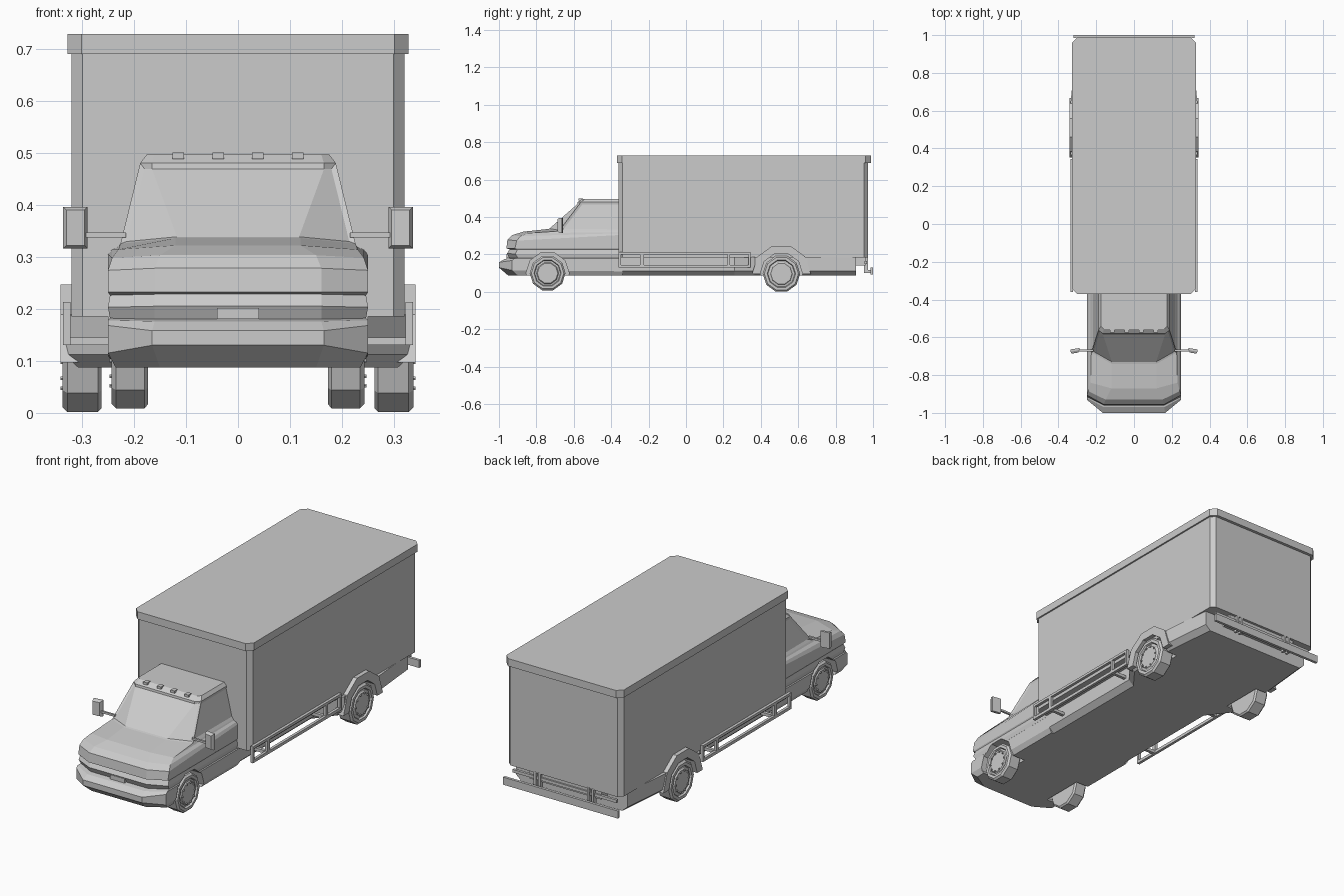
import bpy, bmesh, math

if "Cube" in bpy.data.objects:
    bpy.data.objects.remove(bpy.data.objects["Cube"])


def finish(name, bm):
    bmesh.ops.recalc_face_normals(bm, faces=bm.faces)
    me = bpy.data.meshes.new(name)
    bm.to_mesh(me)
    bm.free()
    ob = bpy.data.objects.new(name, me)
    bpy.context.collection.objects.link(ob)
    return ob


def loft(rings):
    """Skin closed rings of equal length; returns bmesh and faces by row."""
    bm = bmesh.new()
    vs = [[bm.verts.new(p) for p in r] for r in rings]
    n = len(rings[0])
    rows = []
    for a, b in zip(vs, vs[1:]):
        rows.append([bm.faces.new((a[i], a[(i + 1) % n], b[(i + 1) % n], b[i])) for i in range(n)])
    bm.faces.new(vs[0])
    bm.faces.new(vs[-1])
    bmesh.ops.recalc_face_normals(bm, faces=bm.faces)
    return bm, rows


def sym(half):
    return half + [(-x, y, z) for x, y, z in reversed(half)]


def box(name, x0, x1, y0, y1, z0, z1):
    ring = [(x0, y0), (x1, y0), (x1, y1), (x0, y1)]
    bm, _ = loft([[(x, y, z) for x, y in ring] for z in (z0, z1)])
    return finish(name, bm)


def circle(x, r, cy, cz, n=10):
    # decagon with a flat side at the bottom
    return [(x, cy + r * math.sin((i + .5) * math.tau / n), cz - r * math.cos((i + .5) * math.tau / n))
            for i in range(n)]


def cut_arches(ob, cy, cz, r, x0, x1):
    for s in (-1, 1):
        bm, _ = loft([circle(s * x0, r, cy, cz), circle(s * x1, r, cy, cz)])
        c = finish("arch_cutter", bm)
        c.hide_render = True
        c.hide_viewport = True
        m = ob.modifiers.new("arch", 'BOOLEAN')
        m.operation = 'DIFFERENCE'
        m.solver = 'EXACT'
        m.object = c


# Cab: front half-width, front y, front z, side half-width, corner y, corner z, back z
CAB = [
    (.150, -.950, .087, .235, -.900, .087, .087),
    (.165, -1.00, .130, .250, -.930, .115, .110),
    (.165, -1.00, .158, .250, -.930, .168, .168),
    (.160, -.970, .176, .250, -.920, .178, .178),
    (.160, -.945, .180, .246, -.900, .182, .182),
    (.160, -.957, .205, .250, -.912, .203, .203),
    (.160, -.943, .228, .246, -.902, .226, .226),
    (.160, -.960, .232, .250, -.915, .232, .232),
    (.160, -.955, .278, .250, -.905, .274, .305),
    (.150, -.930, .303, .242, -.885, .298, .314),
    (.120, -.870, .322, .230, -.840, .314, .319),
    (.120, -.740, .336, .226, -.680, .325, .323),
    (.165, -.580, .480, .188, -.562, .480, .480),
    (.160, -.555, .497, .175, -.540, .497, .497),
]
rings = [sym([(fw, fy, fz), (w, cy, cz), (w, -.34, bz)]) for fw, fy, fz, w, cy, cz, bz in CAB]
bm, rows = loft(rings)
glass = rows[11]
bmesh.ops.inset_region(bm, faces=[glass[0], glass[4], glass[5]], thickness=.009, depth=-.006,
                       use_even_offset=True)
bmesh.ops.inset_individual(bm, faces=[glass[1], glass[3]], thickness=.013, depth=-.005,
                           use_even_offset=True)
cab = finish("cab", bm)
cut_arches(cab, -.74, .1, .115, .165, .3)

# Licence plate and roof marker lights
box("front_plate", -.04, .04, -.96, -.94, .18, .202)
for x in (-.115, -.038, .038, .115):
    box("roof_light", x - .011, x + .011, -.575, -.55, .488, .5)

# Chassis skirt that widens around the rear wheels
plan = [(.25, -.36), (.25, .26), (.335, .37), (.335, .65), (.31, .91)]
bm, _ = loft([sym([(w - d, y, z) for w, y in plan]) for d, z in ((.028, .087), (0, .112), (0, .187))])
cut_arches(finish("chassis", bm), .51, .097, .113, .25, .4)


# Cargo box and roof cap with chamfered corners
def cargo(name, w, y0, y1, z0, z1, c):
    half = [(w - c, y0), (w, y0 + c), (w, y1 - c), (w - c, y1)]
    bm, _ = loft([sym([(x, y, z) for x, y in half]) for z in (z0, z1)])
    finish(name, bm)


cargo("cargo_box", .32, -.36, .973, .185, .70, .021)
cargo("cargo_roof", .328, -.37, .988, .69, .728, .027)


# Wheels with recessed rims, hubs and bolts
def wheel(name, s, x0, x1, cy, cz, r):
    prof = [(x0, r - .008), (x0 + .007, r), (x1 - .009, r), (x1, r - .009), (x1, r * .76),
            (x1 - .009, r * .72), (x1 - .007, r * .62), (x1 - .002, r * .57)]
    bm, _ = loft([circle(s * x, q, cy, cz) for x, q in prof])
    finish(name, bm)
    for i in range(10):
        a = i * math.tau / 10
        y, z = cy + r * .52 * math.cos(a), cz + r * .52 * math.sin(a)
        bm, _ = loft([circle(s * (x1 - .006), .004, y, z, 6), circle(s * (x1 + .004), .004, y, z, 6)])
        finish("wheel_bolt", bm)


for s in (-1, 1):
    wheel("front_wheel", s, .173, .243, -.74, .1, .096)
    wheel("rear_wheel", s, .262, .337, .51, .097, .1)

    # Rear wheel arch flare
    arch = []
    for r, order in ((.157, range(6)), (.113, range(5, -1, -1))):
        arch += [(.51 + r * math.cos(i * math.pi / 5), .097 + r * math.sin(i * math.pi / 5)) for i in order]
    bm, _ = loft([[(s * x, y, z) for y, z in arch] for x in (.28, .341)])
    finish("rear_flare", bm)

    # Open side guard rail
    xa, xb = sorted((s * .322, s * .336))
    for z0, z1 in ((.13, .145), (.2, .213)):
        box("guard_bar", xa, xb, -.36, .345, z0, z1)
    for y0, y1 in ((-.36, -.348), (-.245, -.225), (.222, .236), (.333, .345)):
        box("guard_post", xa, xb, y0, y1, .13, .213)
    for y in (-.235, .229):
        xi, xo = sorted((s * .24, s * .33))
        box("guard_bracket", xi, xo, y - .008, y + .008, .13, .145)

    # Side mirror: arm and framed housing
    xa, xb = sorted((s * .215, s * .295))
    box("mirror_arm", xa, xb, -.675, -.665, .337, .347)

    def panel(y, d):
        return [(s * x, y - (x - .31) * .15, z) for x, z in
                ((.289 + d, .316 + d), (.336 - d, .316 + d), (.336 - d, .396 - d), (.289 + d, .396 - d))]
    bm, _ = loft([panel(-.683, .006), panel(-.672, 0), panel(-.66, 0)])
    finish("side_mirror", bm)

    # Rear step bumper brackets
    for x in (.13, .155):
        xa, xb = sorted((s * x, s * (x + .012)))
        box("step_hanger", xa, xb, .952, .974, .105, .19)
        box("step_arm", xa, xb, .952, .99, .1, .118)

# Rear step bumper and rear sill
box("rear_step", -.32, .32, .986, 1.0, .092, .13)
box("rear_sill", -.29, .29, .955, .968, .15, .165)
box("rear_frame", -.2, .2, .9, .96, .14, .187)
